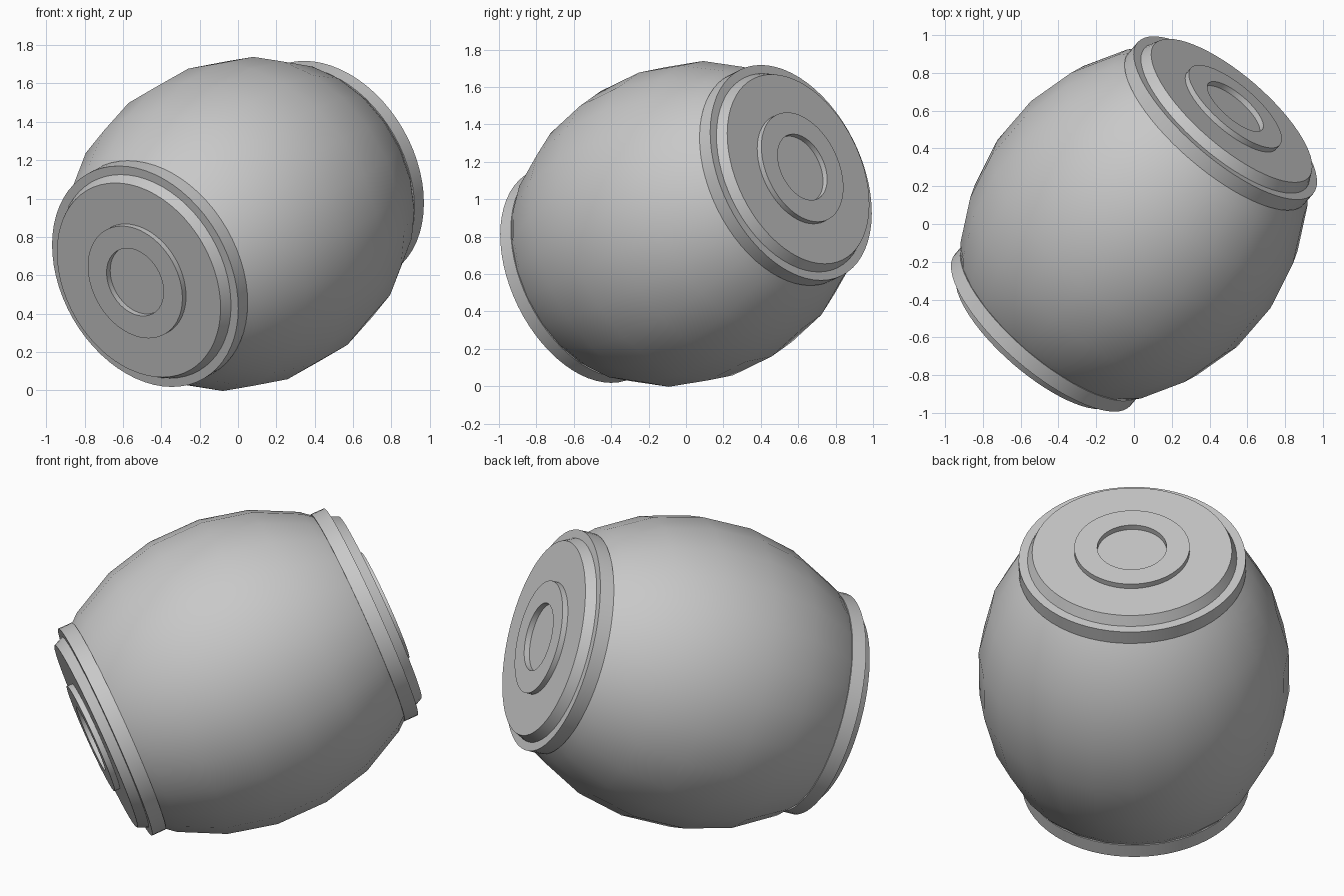
import bpy
import bmesh
import math
from mathutils import Vector

cube = bpy.data.objects.get("Cube")
if cube:
    bpy.data.objects.remove(cube, do_unlink=True)

CENTRE = Vector((0, 0, 0.868))
AXIS = Vector((0.613, 0.711, 0.347)).normalized()

grey = bpy.data.materials.new("plain_grey")
grey.use_nodes = True
colour = (0.58, 0.58, 0.58, 1)
grey.diffuse_color = colour
grey.node_tree.nodes["Principled BSDF"].inputs["Base Color"].default_value = colour


def lathe(name, profile, segments, direction, angle):
    """Turn a (radius, distance) profile around the barrel axis."""
    bm = bmesh.new()
    verts = [bm.verts.new((r, 0, h)) for r, h in profile]
    edges = [bm.edges.new(pair) for pair in zip(verts, verts[1:])]
    bmesh.ops.spin(bm, geom=verts + edges, cent=(0, 0, 0), axis=(0, 0, 1),
                   angle=math.tau, steps=segments, use_duplicate=False)
    bmesh.ops.remove_doubles(bm, verts=bm.verts, dist=0.0005)
    bmesh.ops.recalc_face_normals(bm, faces=bm.faces)
    mesh = bpy.data.meshes.new(name)
    bm.to_mesh(mesh)
    bm.free()
    mesh.materials.append(grey)
    obj = bpy.data.objects.new(name, mesh)
    bpy.context.collection.objects.link(obj)
    obj.location = CENTRE
    obj.rotation_euler = direction.to_track_quat('Z', 'Y').to_euler()
    bpy.ops.object.select_all(action='DESELECT')
    obj.select_set(True)
    bpy.context.view_layer.objects.active = obj
    bpy.ops.object.shade_smooth_by_angle(angle=math.radians(angle))
    return obj


# Bulging barrel body, symmetric about its middle
half = [(0.838, 0.145), (0.775, 0.415), (0.652, 0.66), (0.56, 0.77), (0, 0.77)]
body = [(r, -h) for r, h in reversed(half)] + half
lathe("barrel_body", body, 24, AXIS, 50)

# Stepped cap on each end: flange, tapered disc, raised ring
for side, direction in (("back", AXIS), ("front", -AXIS)):
    lathe(side + "_flange",
          [(0, 0.71), (0.614, 0.71), (0.614, 0.79), (0, 0.79)], 64, direction, 30)
    lathe(side + "_disc",
          [(0, 0.75), (0.566, 0.75), (0.566, 0.79), (0.54, 0.845), (0, 0.845)],
          64, direction, 20)
    lathe(side + "_ring",
          [(0.188, 0.82), (0.312, 0.82), (0.312, 0.876), (0.188, 0.876), (0.188, 0.82)],
          64, direction, 30)
